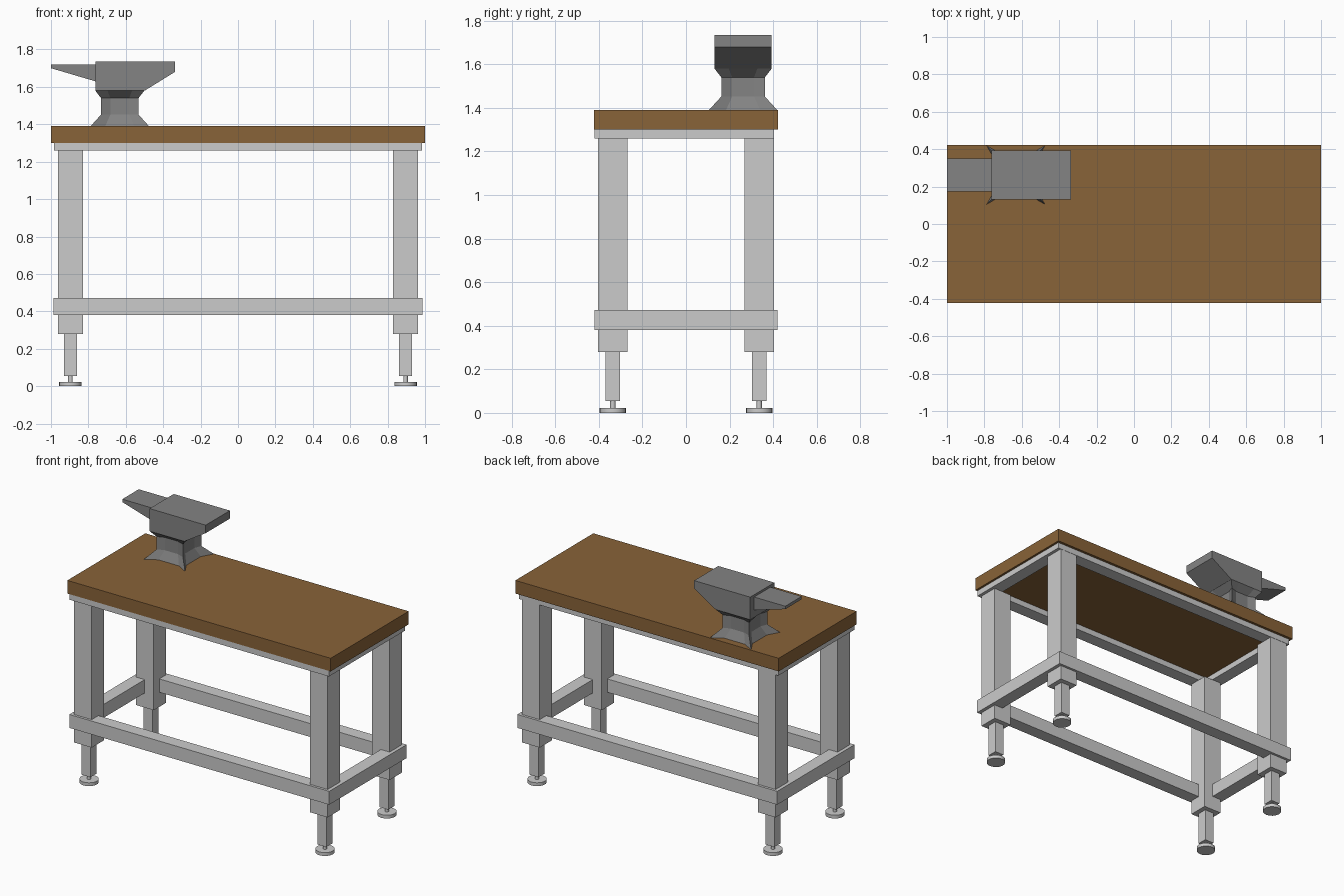
import bpy, bmesh, math

if "Cube" in bpy.data.objects:
    bpy.data.objects.remove(bpy.data.objects["Cube"])


def material(name, color):
    m = bpy.data.materials.new(name)
    m.diffuse_color = (*color, 1)
    m.use_nodes = True
    m.node_tree.nodes["Principled BSDF"].inputs["Base Color"].default_value = m.diffuse_color
    return m


WOOD = material("wood", (0.25, 0.125, 0.04))
IRON = material("dark_iron", (0.23, 0.23, 0.23))


def finish(name, bm, mat=None):
    bmesh.ops.recalc_face_normals(bm, faces=bm.faces)
    me = bpy.data.meshes.new(name)
    bm.to_mesh(me)
    bm.free()
    ob = bpy.data.objects.new(name, me)
    bpy.context.collection.objects.link(ob)
    if mat:
        me.materials.append(mat)
    return ob


def loft(name, rings, mat=None):
    """Skin a stack of equal-sized rings and cap both ends."""
    bm = bmesh.new()
    loops = [[bm.verts.new(p) for p in ring] for ring in rings]
    n = len(loops[0])
    for a, b in zip(loops, loops[1:]):
        for i in range(n):
            j = (i + 1) % n
            bm.faces.new((a[i], a[j], b[j], b[i]))
    bm.faces.new(loops[0])
    bm.faces.new(loops[-1])
    return finish(name, bm, mat)


def box(name, x, y, z, mat=None):
    return loft(name, [[(x[0], y[0], h), (x[1], y[0], h), (x[1], y[1], h), (x[0], y[1], h)]
                       for h in z], mat)


def cylinder(name, x, y, r, z0, z1):
    bpy.ops.mesh.primitive_cylinder_add(vertices=24, radius=r, depth=z1 - z0,
                                        location=(x, y, (z0 + z1) / 2))
    bpy.context.object.name = name
    bpy.ops.object.shade_smooth_by_angle(angle=math.radians(35))


def frame(name, x, y0, y1, z, w):
    """Four rails forming a rectangle."""
    box("front_" + name, (-x, x), (y0, y0 + w), z)
    box("back_" + name, (-x, x), (y1 - w, y1), z)
    box("left_" + name, (-x, -x + w), (y0 + w, y1 - w), z)
    box("right_" + name, (x - w, x), (y0 + w, y1 - w), z)


# Table top and the two rail frames
box("table_top", (-1, 1), (-0.423, 0.423), (1.30, 1.39), WOOD)
frame("apron", 0.985, -0.42, 0.405, (1.26, 1.30), 0.09)
frame("lower_rail", 0.987, -0.42, 0.42, (0.38, 0.472), 0.09)

# Legs with telescoping inner posts and levelling feet
for sx, side in ((-1, "left"), (1, "right")):
    for sy, end in ((-1, "front"), (1, "back")):
        x, y, tag = sx * 0.896, sy * 0.336, f"{end}_{side}_"

        def square(h):
            return (x - h, x + h), (y - h, y + h)
        box(tag + "leg", *square(0.067), (0.28, 1.26))
        box(tag + "inner_post", *square(0.034), (0.055, 0.28))
        cylinder(tag + "foot_stem", x, y, 0.012, 0.02, 0.06)
        cylinder(tag + "foot_pad", x, y, 0.06, 0.0, 0.023)

# Anvil pedestal: flared foot with concave sides, narrow waist
AX, AY = -0.632, 0.262


def star_ring(z, hx, hy, inset):
    pts = []
    for k in range(4):
        c, s = (1, 0, -1, 0)[k], (0, 1, 0, -1)[k]
        for u, v in ((-1, -1), (-0.5, -1), (0.5, -1)):
            ix, iy = hx * u, -hy if u == -1 else -(hy - inset)
            if k % 2:
                ix, iy = hy * u, -hx if u == -1 else -(hx - inset)
            pts.append((AX + c * ix - s * iy, AY + s * ix + c * iy, z))
    return pts


loft("anvil_base", [star_ring(1.39, 0.156, 0.157, 0.045),
                    star_ring(1.452, 0.10, 0.10, 0.018),
                    star_ring(1.54, 0.10, 0.10, 0.018),
                    star_ring(1.58, 0.131, 0.131, 0.0)], IRON)


# Anvil body and horn: side profiles extruded across y
def extrude_profile(name, profile, half):
    loft(name, [[(x, y, z) for x, z in profile] for y in (AY - half, AY + half)], IRON)


extrude_profile("anvil_body", [(-0.763, 1.58), (-0.499, 1.58), (-0.337, 1.68),
                               (-0.337, 1.735), (-0.763, 1.735)], 0.131)
extrude_profile("anvil_horn", [(-1.0, 1.70), (-0.763, 1.63), (-0.763, 1.72),
                               (-1.0, 1.72)], 0.089)
